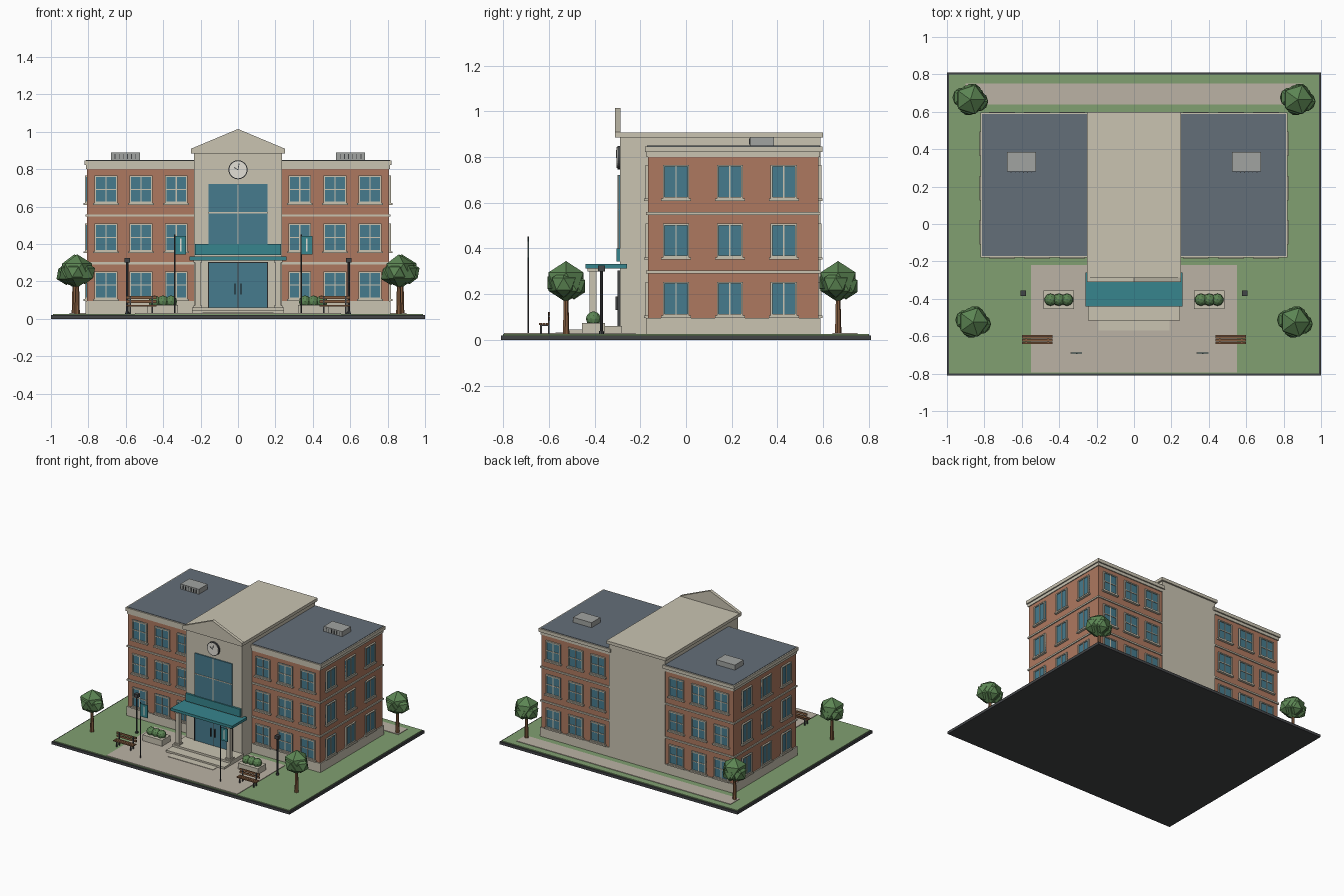
import bpy, bmesh, math
from mathutils import Matrix, Vector

if "Cube" in bpy.data.objects:
    bpy.data.objects.remove(bpy.data.objects["Cube"])


def mat(name, r, g, b):
    m = bpy.data.materials.new(name)
    m.diffuse_color = [(c / 255) ** 2.2 for c in (r, g, b)] + [1]
    m.use_nodes = True
    m.node_tree.nodes["Principled BSDF"].inputs["Base Color"].default_value = m.diffuse_color
    return m


STONE = mat("stone", 200, 194, 176)
BRICK = mat("brick", 172, 120, 96)
ROOF = mat("roof_grey", 100, 110, 120)
GLASS = mat("glass", 72, 122, 140)
TEAL = mat("teal", 58, 132, 140)
GRASS = mat("grass", 128, 158, 112)
PAVING = mat("paving", 186, 177, 163)
DARK = mat("dark_metal", 68, 70, 72)
WOOD = mat("wood", 132, 94, 66)
LEAF = mat("leaf", 92, 132, 84)
METAL = mat("light_metal", 160, 162, 160)
WHITE = mat("white", 225, 222, 212)


def finish(name, bm, material):
    bmesh.ops.recalc_face_normals(bm, faces=bm.faces)
    me = bpy.data.meshes.new(name)
    bm.to_mesh(me)
    bm.free()
    me.materials.append(material)
    ob = bpy.data.objects.new(name, me)
    bpy.context.collection.objects.link(ob)
    return ob


def add_box(bm, x0, x1, y0, y1, z0, z1, m=Matrix()):
    c = Vector(((x0 + x1) / 2, (y0 + y1) / 2, (z0 + z1) / 2))
    s = Matrix.Diagonal((x1 - x0, y1 - y0, z1 - z0, 1))
    bmesh.ops.create_cube(bm, size=1, matrix=m @ Matrix.Translation(c) @ s)


def boxes(name, material, *dims, mirror=False):
    bm = bmesh.new()
    for x0, x1, *rest in dims:
        add_box(bm, x0, x1, *rest)
        if mirror:
            add_box(bm, -x1, -x0, *rest)
    return finish(name, bm, material)


def cyl(bm, x, y, z0, z1, r0, r1, n):
    bmesh.ops.create_cone(bm, cap_ends=True, segments=n, radius1=r0, radius2=r1, depth=z1 - z0,
                          matrix=Matrix.Translation((x, y, (z0 + z1) / 2)))


def prism(name, material, pts, y0, y1):
    bm = bmesh.new()
    f = bm.faces.new([bm.verts.new((x, y0, z)) for x, z in pts])
    ext = bmesh.ops.extrude_face_region(bm, geom=[f])
    bmesh.ops.translate(bm, vec=(0, y1 - y0, 0),
                        verts=[v for v in ext["geom"] if isinstance(v, bmesh.types.BMVert)])
    return finish(name, bm, material)


# Site
boxes("base_slab", DARK, (-1, 1, -.81, .81, 0, .02))
boxes("lawn", GRASS, (-.99, .99, -.8, .8, .018, .026))
boxes("plaza", PAVING, (-.55, .55, -.795, -.22, .02, .03))
boxes("back_path", PAVING, (-.9, .9, .64, .75, .02, .03))

# Brick wings
boxes("wing_walls", BRICK, (.22, .807, -.166, .58, .09, .81), mirror=True)
boxes("wing_plinth", STONE, (.22, .815, -.174, .588, .02, .095), mirror=True)
boxes("wing_bands", STONE, *[(.22, .815, -.174, .588, z - .006, z + .006) for z in (.297, .553)], mirror=True)
boxes("wing_cornice", STONE, (.22, .813, -.173, .587, .8, .822), (.22, .822, -.18, .597, .822, .847), mirror=True)
boxes("wing_roof", ROOF, (.22, .812, -.17, .587, .84, .85), mirror=True)

# Windows on front, back and outer sides of the wings
frames, panes = bmesh.new(), bmesh.new()


def window(m, w, h, cross):
    a, b, t = w / 2, h / 2, .008
    for x0, x1, z0, z1 in ((-a, -a + t, -b, b), (a - t, a, -b, b), (-a, a, b - t, b), (-a, a, -b, -b + t)):
        add_box(frames, x0, x1, -.012, .01, z0, z1, m)
    add_box(frames, -.003, .003, -.009, .01, -b, b, m)
    if cross:
        add_box(frames, -a, a, -.009, .01, -.003, .003, m)
    add_box(frames, -a - .008, a + .008, -.018, .01, -b - .01, -b, m)
    add_box(panes, -a, a, -.005, .005, -b, b, m)


for z in (.18, .435, .692):
    for s in (-1, 1):
        for x in (.33, .518, .706):
            window(Matrix.Translation((s * x, -.166, z)), .122, .148, True)
            window(Matrix.Translation((s * x, .58, z)) @ Matrix.Rotation(math.pi, 4, "Z"), .122, .148, True)
        for y in (-.044, .192, .428):
            window(Matrix.Translation((s * .807, y, z)) @ Matrix.Rotation(s * math.pi / 2, 4, "Z"), .115, .148, False)
finish("window_frames", frames, STONE)
finish("window_panes", panes, GLASS)

# Central tower with gable
boxes("tower", STONE, (-.235, .235, -.288, .588, .02, .89))
boxes("tower_roof", STONE, (-.25, .25, -.29, .6, .885, .908))
prism("gable", STONE, [(-.25, .885), (.25, .885), (.25, .91), (0, 1.015), (-.25, .91)], -.31, -.286)
boxes("tower_glass", GLASS, (-.157, .157, -.296, -.28, .4, .722))
boxes("tower_mullions", STONE, (-.003, .003, -.299, -.28, .4, .722), (-.157, .157, -.299, -.28, .564, .57))

# Clock
for nm, r, y, m in (("clock_rim", .051, -.3, DARK), ("clock_face", .046, -.303, WHITE)):
    bm = bmesh.new()
    bmesh.ops.create_cone(bm, cap_ends=True, segments=24, radius1=r, radius2=r, depth=-.28 - y,
                          matrix=Matrix.Translation((0, (y - .28) / 2, .797)) @ Matrix.Rotation(math.pi / 2, 4, "X"))
    finish(nm, bm, m)
bm = bmesh.new()
for length, ang in ((.034, 10), (.025, -60)):
    add_box(bm, -.002, .002, -.306, -.3, 0, length,
            Matrix.Translation((0, 0, .797)) @ Matrix.Rotation(math.radians(ang), 4, "Y"))
finish("clock_hands", bm, DARK)

# Entrance: doors, sign board, canopy, columns, steps
boxes("doors", GLASS, (-.155, .155, -.297, -.28, .06, .3))
boxes("door_frame", DARK, (-.16, -.154, -.3, -.28, .06, .304), (.154, .16, -.3, -.28, .06, .304),
      (-.16, .16, -.3, -.28, .298, .304), (-.002, .002, -.3, -.28, .06, .3))
boxes("door_handles", DARK, (.014, .019, -.309, -.295, .13, .19), mirror=True)
boxes("sign_board", TEAL, (-.23, .23, -.304, -.28, .342, .4))
boxes("canopy", TEAL, (-.258, .258, -.44, -.258, .312, .332))
boxes("columns", STONE, (.2, .23, -.422, -.392, .055, .315), (.192, .238, -.43, -.384, .055, .07),
      (.192, .238, -.43, -.384, .3, .313), mirror=True)
boxes("steps", STONE, (-.245, .245, -.44, -.28, .02, .06), (-.21, .21, -.515, -.28, .02, .043),
      (-.245, .245, -.515, -.28, .02, .045))
boxes("step_apron", STONE, (-.19, .19, -.57, -.5, .02, .033))

# Rooftop units with louvres
boxes("roof_units", METAL, (.525, .68, .28, .385, .845, .888), mirror=True)
boxes("unit_louvres", DARK, *[(.545 + i * .022, .549 + i * .022, .276, .29, .855, .88) for i in range(6)], mirror=True)

# Trees
trunks, crowns = bmesh.new(), bmesh.new()
for x, y in ((-.86, -.525), (.86, -.525), (-.875, .665), (.875, .665)):
    cyl(trunks, x, y, .02, .2, .015, .01, 7)
    for dx, dy, dz, r in ((0, 0, .255, .09), (-.042, .012, .24, .06), (.042, -.01, .245, .06),
                          (.01, .035, .235, .058), (-.01, -.032, .25, .058)):
        bmesh.ops.create_icosphere(crowns, subdivisions=1, radius=r, matrix=Matrix.Translation((x + dx, y + dy, dz)))
finish("tree_trunks", trunks, WOOD)
finish("tree_crowns", crowns, LEAF)

# Planters and shrubs
boxes("planters", STONE, (.32, .485, -.455, -.355, .02, .075), mirror=True)
bm = bmesh.new()
for s in (-1, 1):
    for x in (.358, .402, .446):
        bmesh.ops.create_icosphere(bm, subdivisions=2, radius=.033, matrix=Matrix.Translation((s * x, -.405, .092)))
finish("shrubs", bm, LEAF)

# Benches facing away from the building
boxes("bench_slats", WOOD, *[(.435, .6, y, y + .012, .066, .073) for y in (-.642, -.627, -.612)],
      (.435, .6, -.601, -.594, .085, .1), (.435, .6, -.601, -.594, .107, .122), mirror=True)
boxes("bench_legs", DARK, *[b for x in (.455, .572) for b in (
    (x, x + .008, -.638, -.63, .025, .067), (x, x + .008, -.604, -.598, .025, .122),
    (x, x + .008, -.638, -.598, .06, .067))], mirror=True)

# Lamp posts
bm = bmesh.new()
for s in (-1, 1):
    cyl(bm, s * .592, -.37, .02, .305, .006, .006, 8)
    cyl(bm, s * .592, -.37, .02, .04, .012, .01, 8)
finish("lamp_posts", bm, DARK)
boxes("lamp_heads", DARK, (.577, .607, -.385, -.355, .3, .326), mirror=True)

# Banner poles (both banners hang to the right)
bm = bmesh.new()
for x in (-.337, .337):
    cyl(bm, x, -.69, .02, .452, .004, .004, 8)
finish("banner_poles", bm, DARK)
boxes("banners", TEAL, *[(x, x + .06, -.692, -.688, .345, .443) for x in (-.337, .337)])
boxes("banner_stripes", WHITE, *[(x + .027, x + .035, -.694, -.686, .36, .43) for x in (-.337, .337)])
